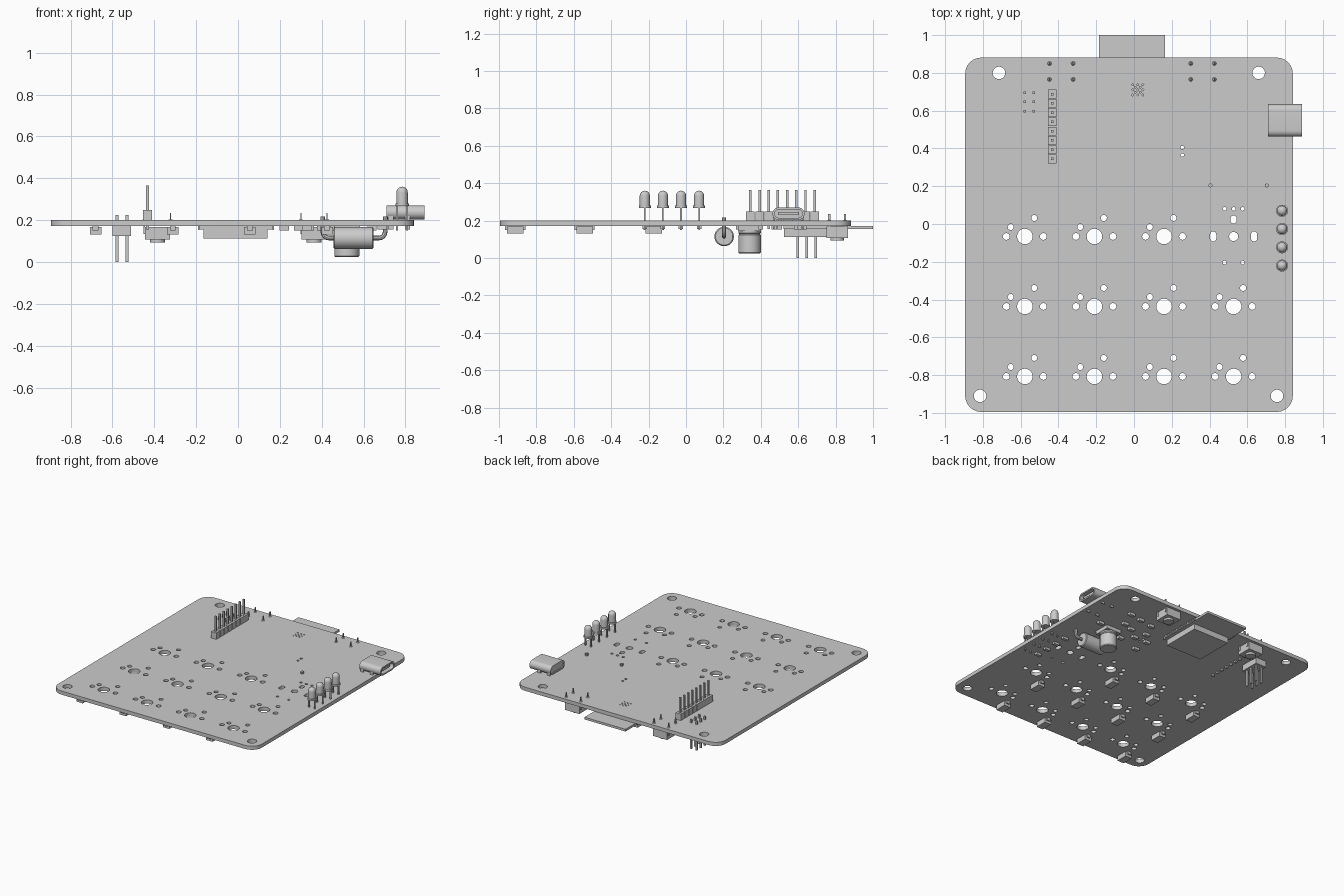
import bpy
import bmesh
from math import cos, sin, pi, radians
from mathutils import Matrix, Vector

old = bpy.data.objects.get("Cube")
if old:
    bpy.data.objects.remove(old, do_unlink=True)

grey = bpy.data.materials.new("plain grey")
grey.use_nodes = True
colour = (0.6, 0.6, 0.6, 1)
grey.diffuse_color = colour
grey.node_tree.nodes["Principled BSDF"].inputs["Base Color"].default_value = colour

TOP, BOTTOM = 0.2, 0.172


def place(name, mesh, smooth=False):
    mesh.materials.clear()
    mesh.materials.append(grey)
    obj = bpy.data.objects.new(name, mesh)
    bpy.context.scene.collection.objects.link(obj)
    if smooth:
        bpy.ops.object.select_all(action="DESELECT")
        obj.select_set(True)
        bpy.context.view_layer.objects.active = obj
        bpy.ops.object.shade_smooth_by_angle(angle=radians(35))
    return obj


def finish(name, bm, smooth=False):
    bmesh.ops.recalc_face_normals(bm, faces=bm.faces)
    mesh = bpy.data.meshes.new(name)
    bm.to_mesh(mesh)
    bm.free()
    return place(name, mesh, smooth)


def add_box(bm, x, y, z_low, z_high, width, depth):
    size = Matrix.Diagonal((width, depth, z_high - z_low, 1))
    centre = Matrix.Translation((x, y, (z_low + z_high) / 2))
    return bmesh.ops.create_cube(bm, size=1, matrix=centre @ size)["verts"]


def box(name, *dims):
    bm = bmesh.new()
    add_box(bm, *dims)
    return finish(name, bm)


def add_lathe(bm, matrix, profile, sides=24):
    """Revolve (radius, height) pairs about the local z axis, capped at both ends."""
    rings = [[bm.verts.new(matrix @ Vector((r * cos(2 * pi * i / sides), r * sin(2 * pi * i / sides), h)))
              for i in range(sides)] for r, h in profile]
    for low, high in zip(rings, rings[1:]):
        for i in range(sides):
            j = (i + 1) % sides
            bm.faces.new((low[i], low[j], high[j], high[i]))
    bm.faces.new(rings[0])
    bm.faces.new(rings[-1])


def outline(x, y, width, depth, radius, steps=6):
    """Rounded rectangle; becomes a circle or slot when the radius is half a side."""
    points = []
    for k, (sx, sy) in enumerate(((1, 1), (-1, 1), (-1, -1), (1, -1))):
        for i in range(steps + 1):
            a = pi / 2 * (k + i / steps)
            points.append((x + sx * (width / 2 - radius) + radius * cos(a),
                           y + sy * (depth / 2 - radius) + radius * sin(a)))
    return points


def hole(x, y, r, steps=4):
    # Tiny trim keeps the four arcs from sharing points
    return [(x + r * cos(pi * i / (2 * steps)), y + r * sin(pi * i / (2 * steps))) for i in range(4 * steps)]


def plate(name, loops, thickness, matrix):
    """Flat sheet from an outer loop and inner holes."""
    curve = bpy.data.curves.new(name, "CURVE")
    curve.dimensions = "2D"
    curve.fill_mode = "BOTH"
    curve.extrude = thickness / 2
    for loop in loops:
        spline = curve.splines.new("POLY")
        spline.points.add(len(loop) - 1)
        for p, (x, y) in zip(spline.points, loop):
            p.co = (x, y, 0, 1)
        spline.use_cyclic_u = True
    temp = bpy.data.objects.new("temp", curve)
    bpy.context.scene.collection.objects.link(temp)
    bpy.context.view_layer.update()
    mesh = bpy.data.meshes.new_from_object(temp.evaluated_get(bpy.context.evaluated_depsgraph_get()))
    bpy.data.objects.remove(temp, do_unlink=True)
    mesh.transform(matrix)
    return place(name, mesh)


# Circuit board with mounting, switch, encoder and via holes
columns = [-0.578 + 0.3685 * i for i in range(4)]
rows = [-0.066 - 0.3705 * i for i in range(3)]
enc_x, enc_y = columns[3], rows[0]
keys = [(x, y) for x in columns for y in rows if (x, y) != (enc_x, enc_y)]
loops = [outline(-0.0265, -0.057, 1.735, 1.876, 0.085)]
for x, y in ((-0.715, 0.8), (0.66, 0.8), (-0.815, -0.91), (0.757, -0.91)):
    loops.append(hole(x, y, 0.033, 8))
for x, y in keys:
    loops.append(hole(x, y, 0.041, 8))
    for dx, dy, r in ((-0.098, 0, 0.018), (0.098, 0, 0.018), (0.05, 0.098, 0.016), (-0.075, 0.05, 0.016)):
        loops.append(hole(x + dx, y + dy, r))
loops.append(hole(enc_x, enc_y, 0.024, 6))
loops.append(outline(enc_x, 0.024, 0.032, 0.042, 0.0155))
for side in (-1, 1):
    loops.append(outline(enc_x + side * 0.108, enc_y, 0.032, 0.053, 0.0155))
    loops.append(hole(enc_x + side * 0.048, -0.204, 0.01))
for i in (-1, 0, 1):
    loops.append(hole(enc_x + i * 0.048, 0.08, 0.01))
for y in (0.365, 0.405):
    loops.append(hole(0.256, y, 0.009))
for i in range(-2, 3):
    for j in range(-2, 3):
        if (i + j) % 2 == 0:
            loops.append(hole(0.02 + i * 0.0135, 0.71 + j * 0.0135, 0.005, 2))
plate("circuit_board", loops, TOP - BOTTOM, Matrix.Translation((0, 0, (TOP + BOTTOM) / 2)))

# Radio module overhanging the back edge, with its shield and edge pads
box("module_board", -0.01, 0.76, 0.155, BOTTOM, 0.35, 0.48)
box("module_shield", -0.012, 0.675, 0.112, 0.155, 0.305, 0.3)
pads = bmesh.new()
for i in range(14):
    for side in (-1, 1):
        add_box(pads, -0.01 + side * 0.178, 0.55 + i * 0.024, 0.154, BOTTOM, 0.008, 0.012)
finish("module_pads", pads)

# Indicator lights standing on two legs
for n in range(4):
    y = 0.07 - n * 0.0968
    bm = bmesh.new()
    dome = [(0.027 * cos(a), 0.333 + 0.027 * sin(a)) for a in [pi / 2 * k / 6.2 for k in range(7)]]
    add_lathe(bm, Matrix.Translation((0.784, y, 0)),
              [(0.032, 0.267), (0.032, 0.28), (0.027, 0.28)] + dome)
    finish("indicator_light", bm, True)
    legs = bmesh.new()
    for dx in (-0.024, 0.024):
        add_box(legs, 0.784 + dx, y, 0.15, 0.27, 0.009, 0.009)
    finish("indicator_legs", legs)

# Side-facing socket: hollow shell, back wall and tongue
stand = Matrix(((0, 0, 1, 0.8), (1, 0, 0, 0.548), (0, 1, 0, 0.237), (0, 0, 0, 1)))
plate("socket_shell", [outline(0, 0, 0.172, 0.066, 0.0325, 8),
                       outline(0, 0, 0.148, 0.044, 0.0215, 8)], 0.18, stand)
plate("socket_back", [outline(0, 0, 0.16, 0.055, 0.027, 8)], 0.07,
      Matrix.Translation((-0.05, 0, 0)) @ stand)
box("socket_tongue", 0.81, 0.548, 0.229, 0.245, 0.13, 0.11)
tabs = bmesh.new()
for x in (0.73, 0.81):
    for y in (0.47, 0.626):
        add_box(tabs, x, y, 0.155, 0.225, 0.025, 0.008)
finish("socket_tabs", tabs)

# Single-row header on top
bm = bmesh.new()
for i in range(8):
    y = 0.688 - i * 0.0491
    add_box(bm, -0.432, y, TOP, 0.25, 0.044, 0.046)
    add_box(bm, -0.432, y, 0.155, 0.365, 0.013, 0.013)
finish("display_header", bm)

# Double-row header underneath
box("programming_header", -0.555, 0.645, 0.125, BOTTOM, 0.09, 0.15)
bm = bmesh.new()
for x in (-0.578, -0.53):
    for y in (0.598, 0.646, 0.694):
        add_box(bm, x, y, 0, 0.226, 0.013, 0.013)
finish("programming_pins", bm)

# Push buttons under the back edge
for x in (-0.385, 0.363):
    bm = bmesh.new()
    add_box(bm, x, 0.808, 0.108, 0.168, 0.12, 0.115)
    add_lathe(bm, Matrix.Translation((x, 0.808, 0)), [(0.036, 0.11), (0.036, 0.093)])
    for dx in (-0.0625, 0.0625):
        for dy in (-0.042, 0.042):
            add_box(bm, x + dx, 0.808 + dy, 0.135, 0.235, 0.006, 0.012)
            add_lathe(bm, Matrix.Translation((x + dx, 0.808 + dy, 0)), [(0.011, TOP), (0.007, 0.204)], 10)
    finish("push_button", bm, True)

# Lying power coil with bent leads
bm = bmesh.new()
lying = Matrix.Translation((0.552, 0.204, 0.115)) @ Matrix.Rotation(pi / 2, 4, "Y")
add_lathe(bm, lying, [(0.046, -0.095), (0.052, -0.09), (0.052, 0.09), (0.046, 0.095)], 32)
finish("power_coil", bm, True)
for end, side in ((0.405, -1), (0.703, 1)):
    curve = bpy.data.curves.new("lead", "CURVE")
    curve.dimensions = "3D"
    curve.bevel_depth = 0.011
    curve.bevel_resolution = 2
    curve.use_fill_caps = True
    spline = curve.splines.new("POLY")
    bend = [(0.552 + side * 0.09, 0.115)]
    bend += [(end - side * 0.03 * (1 - sin(a)), 0.145 - 0.03 * cos(a)) for a in [pi / 8 * k for k in range(5)]]
    bend.append((end, 0.218))
    spline.points.add(len(bend) - 1)
    for p, (x, z) in zip(spline.points, bend):
        p.co = (x, 0.204, z, 1)
    temp = bpy.data.objects.new("temp", curve)
    bpy.context.scene.collection.objects.link(temp)
    bpy.context.view_layer.update()
    mesh = bpy.data.meshes.new_from_object(temp.evaluated_get(bpy.context.evaluated_depsgraph_get()))
    bpy.data.objects.remove(temp, do_unlink=True)
    place("coil_lead", mesh, True)

# Hanging can capacitor with its square base
box("capacitor_base", 0.52, 0.34, 0.145, BOTTOM, 0.124, 0.124)
bm = bmesh.new()
add_lathe(bm, Matrix.Translation((0.52, 0.34, 0)),
          [(0.06, 0.148), (0.06, 0.134), (0.055, 0.128), (0.06, 0.122), (0.06, 0.03), (0.055, 0.024)], 32)
finish("can_capacitor", bm, True)

# Diodes beside each switch
for x, y in keys:
    bm = bmesh.new()
    add_box(bm, x - 0.102, y - 0.106, 0.131, 0.168, 0.055, 0.088)
    add_box(bm, x - 0.102, y - 0.106, 0.15, BOTTOM, 0.028, 0.108)
    finish("switch_diode", bm)

# Small surface parts on the underside
bm = bmesh.new()
for x, y in ((0.42, 0.47), (0.29, 0.48), (0.22, 0.28), (0.64, 0.4), (0.34, 0.59), (0.55, 0.63),
             (0.4, 0.33), (0.33, 0.4), (0.22, 0.4), (0.5, 0.5), (0.45, 0.61)):
    add_box(bm, x, y, 0.152, BOTTOM, 0.045, 0.026)
for n in range(4):
    add_box(bm, 0.69, 0.07 - n * 0.0968, 0.155, BOTTOM, 0.045, 0.024)
finish("small_chips", bm)
